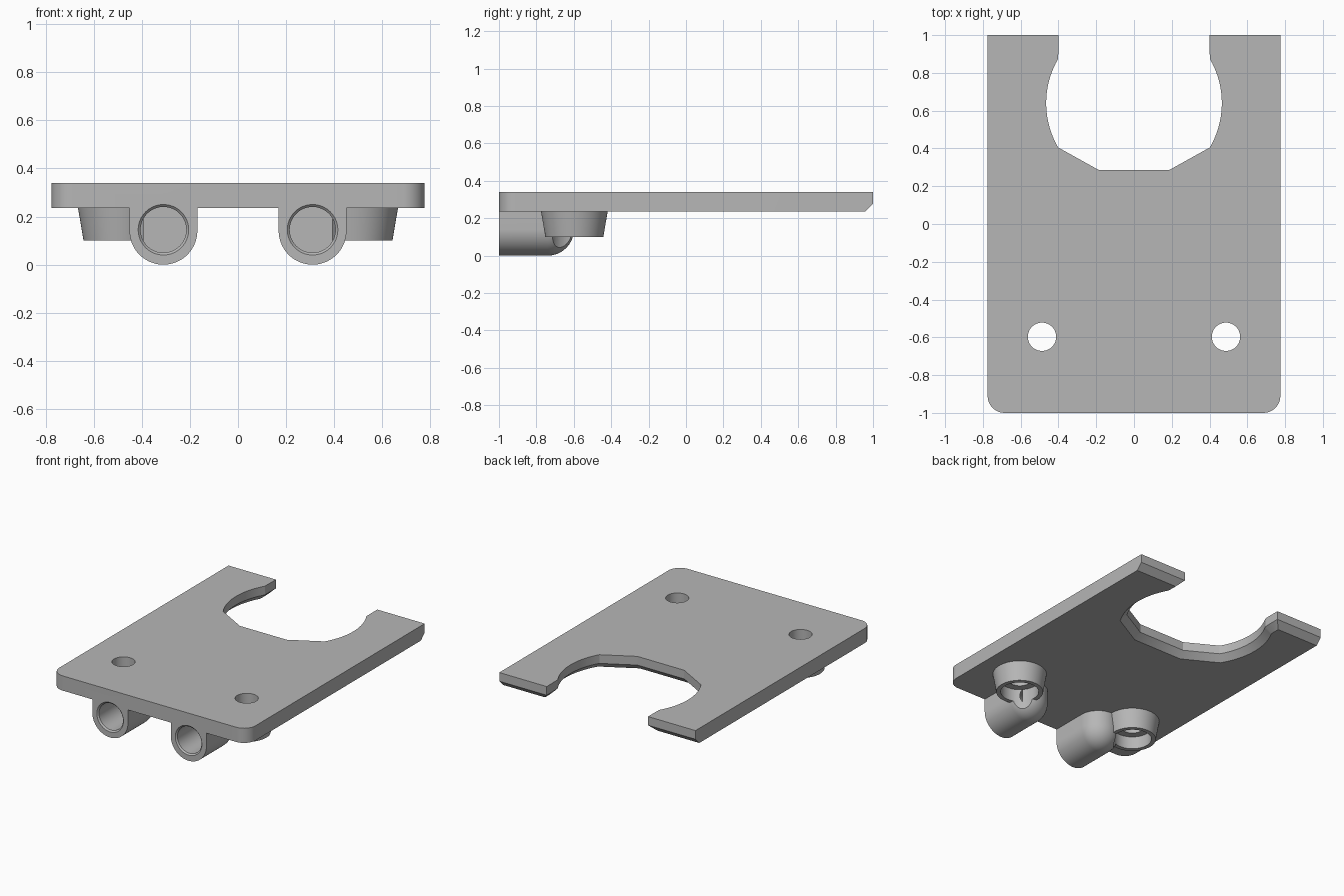
import bpy, bmesh
from math import sin, cos, pi, radians, asin
from mathutils import Matrix

cube = bpy.data.objects.get("Cube")
if cube:
    bpy.data.objects.remove(cube, do_unlink=True)

grey = bpy.data.materials.new("light_grey")
grey.use_nodes = True
grey.diffuse_color = (0.47, 0.47, 0.47, 1)
grey.node_tree.nodes["Principled BSDF"].inputs["Base Color"].default_value = grey.diffuse_color

HALF_W, BOTTOM, TOP = 0.775, 0.235, 0.34
TUBE_X, TUBE_R, TUBE_END = 0.31, 0.141, -0.74
BOSS_X, BOSS_Y = 0.487, -0.597


def finish(bm, name):
    bmesh.ops.recalc_face_normals(bm, faces=bm.faces)
    mesh = bpy.data.meshes.new(name)
    bm.to_mesh(mesh)
    bm.free()
    mesh.materials.append(grey)
    ob = bpy.data.objects.new(name, mesh)
    bpy.context.collection.objects.link(ob)
    return ob


def loft(rings, name):
    """Closed solid through rings of equal point count."""
    bm = bmesh.new()
    loops = [[bm.verts.new(p) for p in ring] for ring in rings]
    n = len(loops[0])
    for a, b in zip(loops, loops[1:]):
        for i in range(n):
            j = (i + 1) % n
            bm.faces.new((a[i], a[j], b[j], b[i]))
    bm.faces.new(loops[0])
    bm.faces.new(loops[-1])
    return finish(bm, name)


def turned(steps, x, y, name, axis="z", z=0.0, n=64):
    """Solid of stacked circles, steps = (radius, position along the axis)."""
    def point(r, h, a):
        if axis == "z":
            return (x + r * cos(a), y + r * sin(a), h)
        return (x + r * cos(a), h, z + r * sin(a))
    return loft([[point(r, h, 2 * pi * i / n) for i in range(n)] for r, h in steps], name)


def combine(target, other, operation):
    mod = target.modifiers.new(operation, "BOOLEAN")
    mod.operation = operation
    mod.solver = "EXACT"
    mod.object = other
    bpy.context.view_layer.objects.active = target
    bpy.ops.object.modifier_apply(modifier=mod.name)
    bpy.data.objects.remove(other, do_unlink=True)


# Plate outline: one half, then mirrored
corner = 0.09
half = [(HALF_W - corner + corner * sin(t), -1 + corner - corner * cos(t))
        for t in (pi / 2 * i / 10 for i in range(11))]
half += [(HALF_W, 1), (0.4, 1)]
arc_r, arc_y = 0.465, 0.64
limit = asin(0.235 / arc_r)
half += [(arc_r * cos(t), arc_y + arc_r * sin(t))
         for t in (limit * (1 - i / 10) for i in range(21))]
half.append((0.185, 0.285))
outline = half + [(-x, y) for x, y in reversed(half)]

bm = bmesh.new()
face = bm.faces.new([bm.verts.new((x, y, BOTTOM)) for x, y in outline])
ext = bmesh.ops.extrude_face_region(bm, geom=[face])
bmesh.ops.translate(bm, vec=(0, 0, TOP - BOTTOM),
                    verts=[g for g in ext["geom"] if isinstance(g, bmesh.types.BMVert)])
bmesh.ops.recalc_face_normals(bm, faces=bm.faces)


def chamfered(edge):
    low = all(v.co.z < BOTTOM + 0.001 for v in edge.verts)
    mid = (edge.verts[0].co + edge.verts[1].co) / 2
    return low and mid.y > 0.2 and abs(mid.x) < HALF_W - 0.01


# Chamfer under the rear edges and the notch
bmesh.ops.bevel(bm, geom=[e for e in bm.edges if chamfered(e)], offset=0.043,
                segments=1, affect="EDGES", clamp_overlap=False)
plate = finish(bm, "mounting_plate")


def u_ring(x, y, r):
    """U-shaped cross-section reaching up into the plate."""
    pts = [(x + r * cos(t), y, TUBE_R + r * sin(t))
           for t in (pi + pi * i / 40 for i in range(41))]
    return pts + [(x + r, y, 0.28), (x - r, y, 0.28)]


# Tube sockets with domed ends, and tapered bosses
for side in (-1, 1):
    x = side * TUBE_X
    rings = [u_ring(x, -1, TUBE_R)]
    for i in range(17):
        t = radians(89) * i / 16
        rings.append(u_ring(x, TUBE_END + TUBE_R * sin(t), TUBE_R * cos(t)))
    combine(plate, loft(rings, "tube_socket"), "UNION")
    boss = turned([(0.155, 0.1), (0.178, BOTTOM), (0.178, 0.28)],
                  side * BOSS_X, BOSS_Y, "boss")
    combine(plate, boss, "UNION")

# Bores: chamfered tube bore, counterbore and through hole
for side in (-1, 1):
    bore = turned([(0.115, -1.01), (0.105, -1), (0.095, -0.99), (0.095, -0.68)],
                  side * TUBE_X, 0, "tube_bore", axis="y", z=0.145)
    combine(plate, bore, "DIFFERENCE")
    hole = turned([(0.126, -0.1), (0.126, 0.19), (0.075, 0.19), (0.075, 0.5)],
                  side * BOSS_X, BOSS_Y, "screw_hole")
    combine(plate, hole, "DIFFERENCE")

bpy.ops.object.select_all(action="DESELECT")
plate.select_set(True)
bpy.context.view_layer.objects.active = plate
bpy.ops.object.shade_smooth_by_angle(angle=radians(25))
